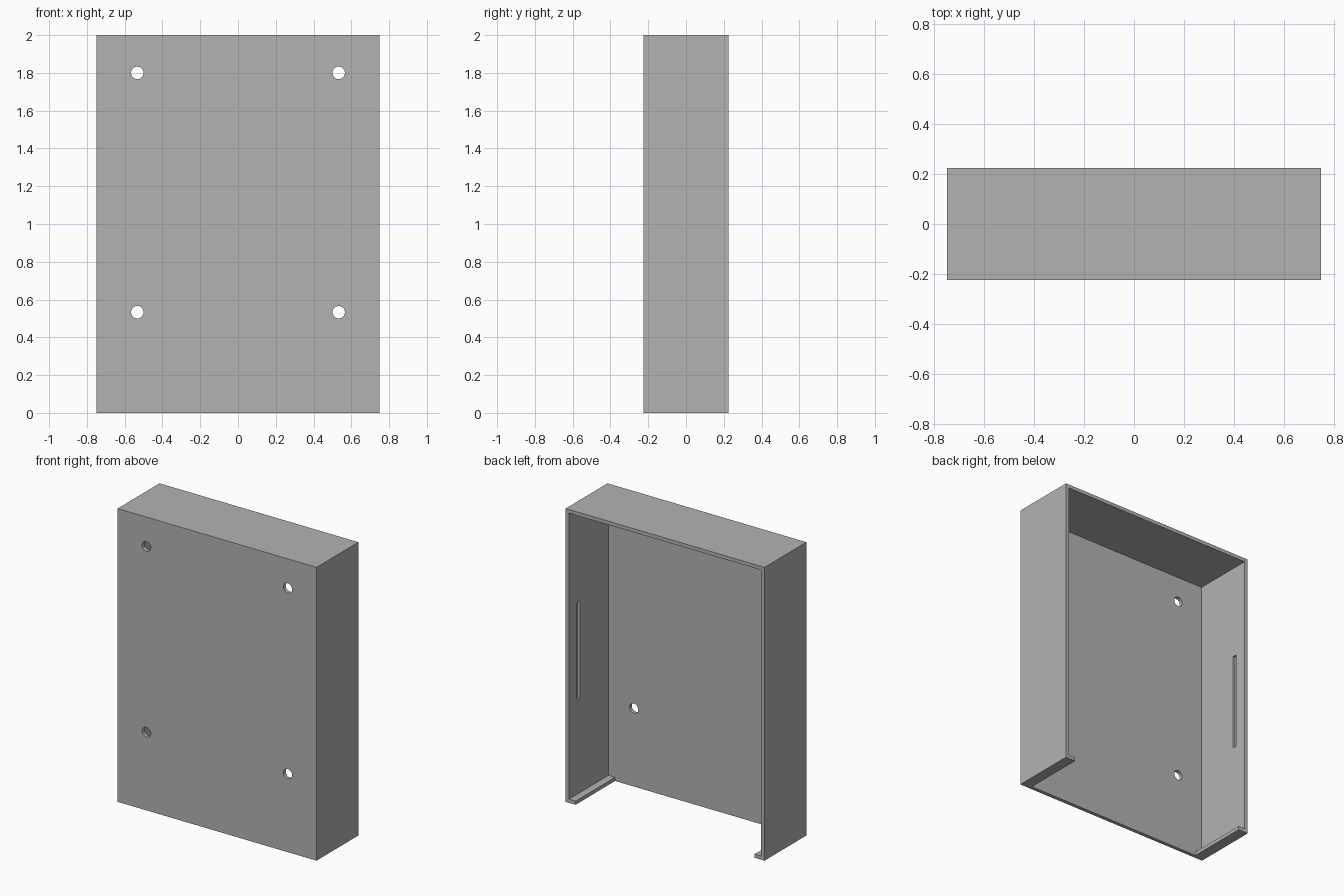
import bpy
import bmesh
from math import radians
from mathutils import Matrix, Vector

default = bpy.data.objects.get("Cube")
if default:
    bpy.data.objects.remove(default, do_unlink=True)

WIDTH, DEPTH, HEIGHT = 1.5, 0.45, 2.0
WALL, LIP = 0.025, 0.075
HOLE_RADIUS = 0.033

grey = bpy.data.materials.new("plain_grey")
grey.use_nodes = True
colour = (0.45, 0.45, 0.45, 1)
grey.diffuse_color = colour
grey.node_tree.nodes["Principled BSDF"].inputs["Base Color"].default_value = colour


def make_object(name, bm):
    bmesh.ops.recalc_face_normals(bm, faces=bm.faces)
    mesh = bpy.data.meshes.new(name)
    bm.to_mesh(mesh)
    bm.free()
    mesh.materials.append(grey)
    obj = bpy.data.objects.new(name, mesh)
    bpy.context.collection.objects.link(obj)
    return obj


def box(name, size, centre):
    bm = bmesh.new()
    bmesh.ops.create_cube(bm, size=1, matrix=Matrix.Translation(centre) @ Matrix.Diagonal((*size, 1)))
    return make_object(name, bm)


def rod(name, radius, length, centre):
    """Cylinder running front to back."""
    bm = bmesh.new()
    bmesh.ops.create_cone(bm, cap_ends=True, segments=32, radius1=radius, radius2=radius, depth=length,
                          matrix=Matrix.Translation(centre) @ Matrix.Rotation(radians(90), 4, "X"))
    return make_object(name, bm)


def prism(name, profile, y0, y1):
    """Extrude an (x, z) outline front to back."""
    bm = bmesh.new()
    face = bm.faces.new([bm.verts.new((x, y0, z)) for x, z in profile])
    new = bmesh.ops.extrude_face_region(bm, geom=[face])["geom"]
    verts = [v for v in new if isinstance(v, bmesh.types.BMVert)]
    bmesh.ops.translate(bm, verts=verts, vec=Vector((0, y1 - y0, 0)))
    return make_object(name, bm)


# Outer block of the case
case = box("case_shell", (WIDTH, DEPTH, HEIGHT), (0, 0, HEIGHT / 2))

# Cavity open at the back, with a floor opening that leaves a lip on each side
inner = WIDTH / 2 - WALL
gap = WIDTH / 2 - LIP
half = [(gap, -0.1), (gap, WALL), (inner, WALL), (inner, HEIGHT - WALL)]
outline = half + [(-x, z) for x, z in reversed(half)]
cutters = [prism("cavity_cutter", outline, -DEPTH / 2 + WALL, DEPTH)]

for side in (-1, 1):
    # Screw holes through the front panel
    for z in (0.533, 1.8):
        cutters.append(rod("screw_hole_cutter", HOLE_RADIUS, 0.1, (side * 0.533, -DEPTH / 2, z)))
    # Shallow snap groove inside each side wall
    cutters.append(box("snap_groove_cutter", (0.0334, 0.033, 0.667), (side * inner, 0.125, 1)))

for cutter in cutters:
    cutter.hide_render = True
    cut = case.modifiers.new(cutter.name, "BOOLEAN")
    cut.operation = "DIFFERENCE"
    cut.solver = "EXACT"
    cut.object = cutter

# Bake the cuts, then discard the cutters
bpy.context.view_layer.update()
evaluated = case.evaluated_get(bpy.context.evaluated_depsgraph_get())
result = bpy.data.meshes.new_from_object(evaluated)
case.modifiers.clear()
case.data = result
for cutter in cutters:
    bpy.data.objects.remove(cutter, do_unlink=True)

# Smooth hole walls, crisp case edges
bpy.ops.object.select_all(action="DESELECT")
case.select_set(True)
bpy.context.view_layer.objects.active = case
bpy.ops.object.shade_smooth_by_angle(angle=radians(30))
